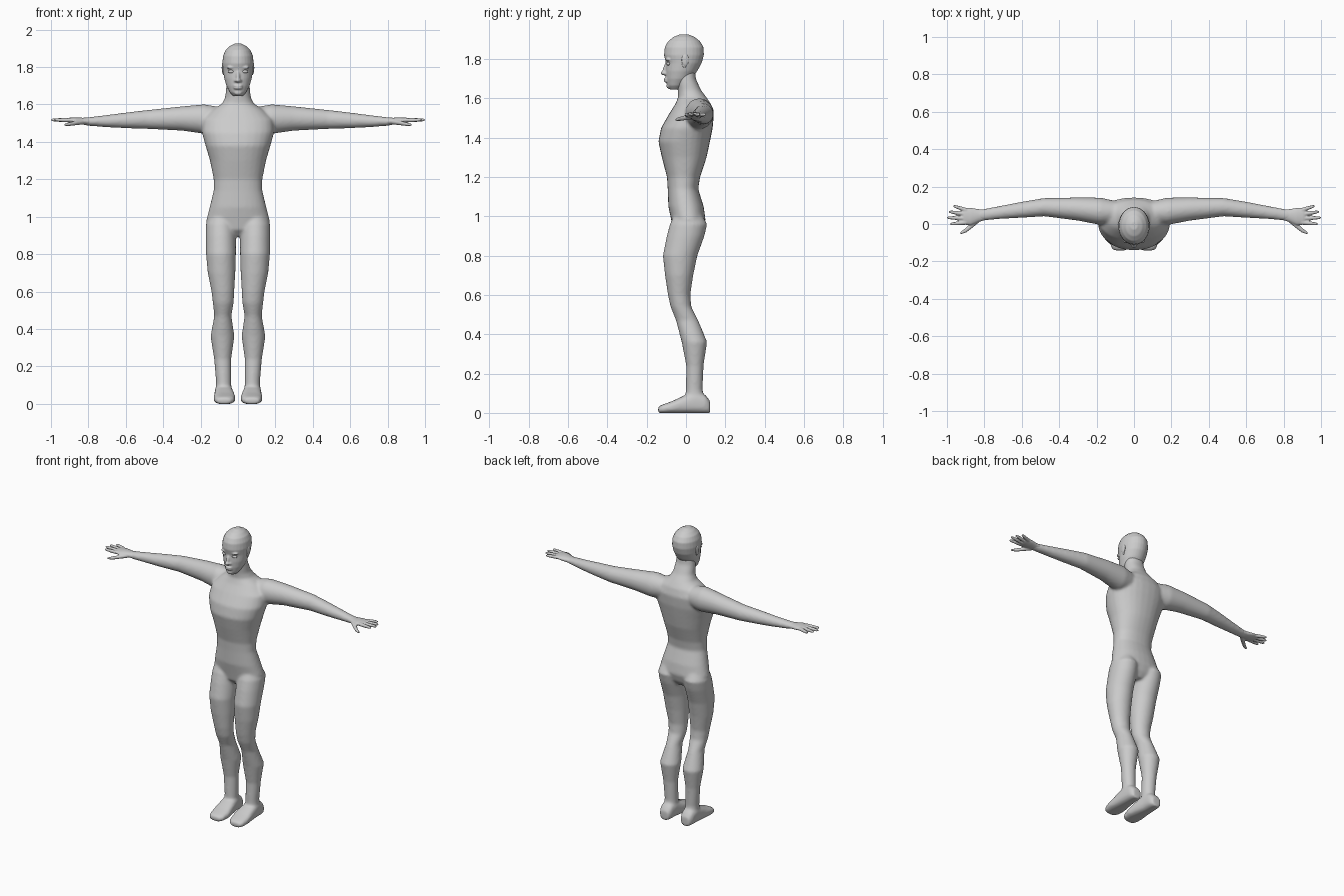
import bpy, bmesh, math
from mathutils import Matrix, Vector


def loft(bm, axis, sections, power=2.0, n=28):
    """Closed tube; each section = (position, centre a, centre b, radius a, radius b)."""
    rings = []
    for p, ca, cb, ra, rb in sections:
        ring = []
        for i in range(n):
            t = 2 * math.pi * i / n
            c, s = math.cos(t), math.sin(t)
            a = ca + ra * math.copysign(abs(c) ** (2 / power), c)
            b = cb + rb * math.copysign(abs(s) ** (2 / power), s)
            co = {'x': (p, a, b), 'y': (a, p, b), 'z': (a, b, p)}[axis]
            ring.append(bm.verts.new(co))
        rings.append(ring)
    faces = [bm.faces.new(rings[0]), bm.faces.new(rings[-1])]
    for r0, r1 in zip(rings, rings[1:]):
        for i in range(n):
            j = (i + 1) % n
            faces.append(bm.faces.new((r0[i], r0[j], r1[j], r1[i])))
    bmesh.ops.recalc_face_normals(bm, faces=faces)


def ball(bm, loc, size, tilt=0.0):
    m = Matrix.Translation(loc) @ Matrix.Rotation(tilt, 4, 'X') @ Matrix.Diagonal((*size, 1))
    bmesh.ops.create_uvsphere(bm, u_segments=20, v_segments=12, radius=1, matrix=m)


def finish(bm, name, voxel=None, smooth=0, mat=None):
    me = bpy.data.meshes.new(name)
    bm.to_mesh(me)
    bm.free()
    ob = bpy.data.objects.new(name, me)
    bpy.context.collection.objects.link(ob)
    for p in me.polygons:
        p.use_smooth = True
    if voxel:
        r = ob.modifiers.new("Fuse", 'REMESH')
        r.mode, r.voxel_size, r.use_smooth_shade = 'VOXEL', voxel, True
        s = ob.modifiers.new("Soften", 'SMOOTH')
        s.factor, s.iterations = 0.5, smooth
    if mat:
        me.materials.append(mat)
    return ob


def upright(rows, cx=0.0):
    """Rows of (z, front y, back y, half width) to loft sections."""
    return [(z, cx, (f + b) / 2, w, (b - f) / 2) for z, f, b, w in rows]


def flip(sections, s, along_x=False):
    """Mirror sections to side s."""
    if along_x:
        return [(p * s, a, b, ra, rb) for p, a, b, ra, rb in sections]
    return [(p, a * s, b, ra, rb) for p, a, b, ra, rb in sections]


# Torso and neck profile
torso = upright([
    (0.895, -0.03, 0.06, 0.05), (0.93, -0.065, 0.085, 0.13), (0.98, -0.075, 0.10, 0.170),
    (1.05, -0.09, 0.09, 0.152), (1.14, -0.093, 0.062, 0.130), (1.20, -0.097, 0.072, 0.130),
    (1.30, -0.123, 0.105, 0.150), (1.38, -0.141, 0.122, 0.174), (1.45, -0.127, 0.136, 0.193),
    (1.52, -0.087, 0.142, 0.19), (1.57, -0.055, 0.128, 0.14), (1.605, -0.04, 0.105, 0.085),
    (1.64, -0.042, 0.078, 0.068), (1.70, -0.05, 0.05, 0.063), (1.76, -0.05, 0.045, 0.055)])

leg = [(1.03, 0.085, 0.01, 0.055, 0.06), (0.96, 0.092, 0.013, 0.080, 0.095),
       (0.90, 0.092, -0.002, 0.081, 0.096), (0.80, 0.091, -0.030, 0.080, 0.088),
       (0.70, 0.088, -0.035, 0.074, 0.072), (0.60, 0.081, -0.035, 0.061, 0.057),
       (0.54, 0.079, -0.026, 0.056, 0.053), (0.47, 0.081, 0.006, 0.046, 0.057),
       (0.36, 0.083, 0.043, 0.064, 0.065), (0.24, 0.082, 0.045, 0.046, 0.044),
       (0.12, 0.077, 0.042, 0.041, 0.043), (0.04, 0.077, 0.045, 0.042, 0.05)]

# Feet rows: y, centre x, half width, height
foot = [(y, cx, h / 2 - 0.001, w, h / 2 + 0.001) for y, cx, w, h in [
    (-0.142, 0.075, 0.035, 0.032), (-0.12, 0.073, 0.053, 0.042), (-0.07, 0.072, 0.059, 0.060),
    (-0.01, 0.074, 0.053, 0.088), (0.05, 0.077, 0.047, 0.11), (0.10, 0.077, 0.043, 0.09),
    (0.123, 0.077, 0.03, 0.06)]]

arm = [(0.06, 0.06, 1.52, 0.055, 0.06), (0.18, 0.068, 1.522, 0.073, 0.079),
       (0.30, 0.080, 1.525, 0.062, 0.065), (0.48, 0.090, 1.520, 0.049, 0.051),
       (0.60, 0.076, 1.515, 0.043, 0.042), (0.70, 0.064, 1.511, 0.036, 0.033),
       (0.80, 0.050, 1.509, 0.031, 0.023), (0.84, 0.045, 1.511, 0.030, 0.018)]

# Body: torso, arms, legs and feet fused into one skin
bm = bmesh.new()
loft(bm, 'z', torso, 2.2)
for s in (-1, 1):
    loft(bm, 'z', flip(leg, s))
    loft(bm, 'y', flip(foot, s), 2.8)
    loft(bm, 'x', flip(arm, s, True))
finish(bm, "body", 0.008, 9)

# Hands: palm, four fingers and thumb
palm = [(0.79, 0.050, 1.509, 0.028, 0.020), (0.83, 0.045, 1.511, 0.034, 0.018),
        (0.87, 0.040, 1.514, 0.046, 0.017), (0.905, 0.041, 1.516, 0.045, 0.013),
        (0.915, 0.041, 1.516, 0.038, 0.010)]
fingers = [((0.895, 0.074), (0.965, 0.096)), ((0.90, 0.052), (0.99, 0.066)),
           ((0.90, 0.030), (1.0, 0.034)), ((0.895, 0.008), (0.982, 0.000))]
for s, side in ((-1, "right"), (1, "left")):
    bm = bmesh.new()
    loft(bm, 'x', flip(palm, s, True))
    for (x0, y0), (x1, y1) in fingers:
        rows = [(x0 + (x1 - x0) * t, y0 + (y1 - y0) * t, 1.516 + 0.002 * t, r, r)
                for t, r in ((0, 0.0115), (0.5, 0.0105), (0.85, 0.0085), (1, 0.005))]
        loft(bm, 'x', flip(rows, s, True), n=12)
    thumb = [(0.825, 0.030, 1.507, 0.018, 0.013), (0.865, -0.005, 1.501, 0.017, 0.012),
             (0.90, -0.034, 1.495, 0.013, 0.010), (0.928, -0.049, 1.491, 0.007, 0.006)]
    loft(bm, 'x', flip(thumb, s, True), n=12)
    finish(bm, side + "_hand", 0.004, 2)

# Head with nose, lips and brow
head = upright([
    (1.645, -0.082, -0.03, 0.025), (1.665, -0.096, -0.005, 0.044), (1.70, -0.102, 0.03, 0.062),
    (1.74, -0.104, 0.058, 0.074), (1.78, -0.102, 0.08, 0.080), (1.82, -0.112, 0.091, 0.084),
    (1.86, -0.108, 0.090, 0.080), (1.89, -0.092, 0.072, 0.067), (1.912, -0.065, 0.045, 0.045),
    (1.926, -0.03, 0.012, 0.018)])
bm = bmesh.new()
loft(bm, 'z', head)
ball(bm, (0, -0.103, 1.752), (0.011, 0.014, 0.036), -0.3)
ball(bm, (0, -0.112, 1.729), (0.015, 0.018, 0.011))
for z in (1.688, 1.700):
    ball(bm, (0, -0.099, z), (0.025, 0.014, 0.007))
ball(bm, (0, -0.086, 1.663), (0.022, 0.014, 0.014))
for s in (-1, 1):
    ball(bm, (s * 0.035, -0.088, 1.797), (0.027, 0.016, 0.008))
    ball(bm, (s * 0.012, -0.106, 1.727), (0.009, 0.010, 0.008))
finish(bm, "head", 0.005, 3)

# White eyes and ear openings
white = bpy.data.materials.new("white")
white.diffuse_color = (1, 1, 1, 1)
bm = bmesh.new()
for s in (-1, 1):
    ball(bm, (s * 0.035, -0.089, 1.776), (0.019, 0.010, 0.009))
finish(bm, "eyes", mat=white)
bm = bmesh.new()
for s in (-1, 1):
    ball(bm, (s * 0.081, -0.004, 1.796), (0.006, 0.018, 0.030))
    ball(bm, (s * 0.077, -0.008, 1.775), (0.006, 0.012, 0.018))
finish(bm, "ears", mat=white)
